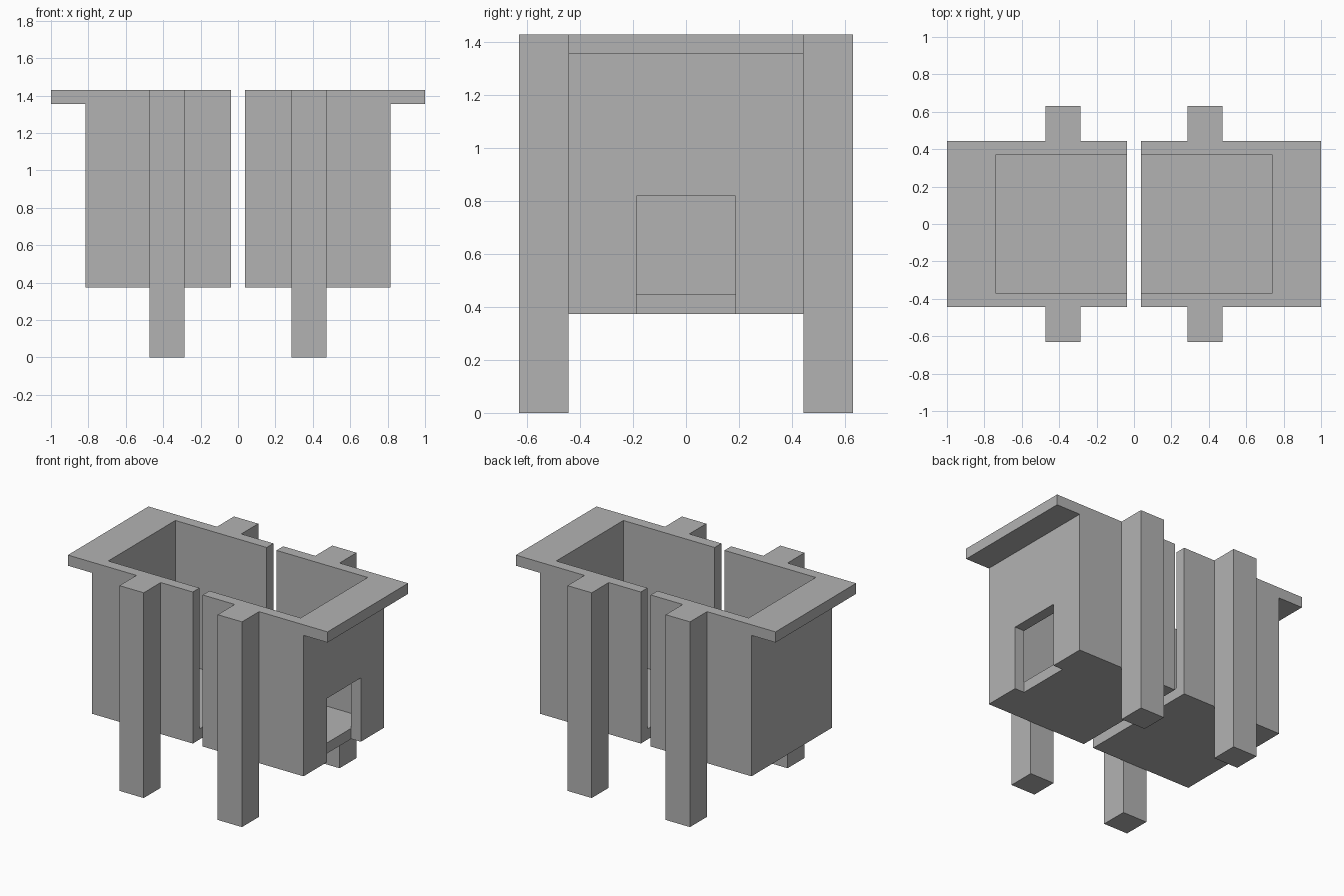
import bpy
import bmesh

cube = bpy.data.objects.get("Cube")
if cube:
    bpy.data.objects.remove(cube, do_unlink=True)

grey = bpy.data.materials.new("plain_grey")
grey.use_nodes = True
COLOUR = (0.45, 0.45, 0.45, 1)
grey.diffuse_color = COLOUR
grey.node_tree.nodes["Principled BSDF"].inputs["Base Color"].default_value = COLOUR

# Shared dimensions
GAP, WALL = 0.038, 0.074
BODY_X, BODY_Y = 0.815, 0.443
INNER_X, INNER_Y = BODY_X - WALL, BODY_Y - WALL
BOTTOM, TOP = 0.374, 1.429
FLOOR = BOTTOM + WALL
LEG_X0, LEG_X1, LEG_Y = 0.285, 0.472, 0.63
DOOR_Y, DOOR_TOP = 0.187, 0.818


def extrude_x(name, profile, x0, x1):
    """Extrude a (y, z) profile from x0 to x1."""
    bm = bmesh.new()
    face = bm.faces.new([bm.verts.new((x0, y, z)) for y, z in profile])
    result = bmesh.ops.extrude_face_region(bm, geom=[face])
    moved = [v for v in result["geom"] if isinstance(v, bmesh.types.BMVert)]
    bmesh.ops.translate(bm, verts=moved, vec=(x1 - x0, 0, 0))
    # the starting face may be dropped by the extrusion; close it if so
    bmesh.ops.holes_fill(bm, edges=[e for e in bm.edges if e.is_boundary])
    bmesh.ops.recalc_face_normals(bm, faces=bm.faces)
    mesh = bpy.data.meshes.new(name)
    bm.to_mesh(mesh)
    bm.free()
    mesh.materials.append(grey)
    obj = bpy.data.objects.new(name, mesh)
    bpy.context.collection.objects.link(obj)
    return obj


def rect(y0, y1, z0, z1):
    return [(y0, z0), (y1, z0), (y1, z1), (y0, z1)]


# Trough cross-section: two side walls and a floor
trough = [(-BODY_Y, BOTTOM), (BODY_Y, BOTTOM), (BODY_Y, TOP), (INNER_Y, TOP),
          (INNER_Y, FLOOR), (-INNER_Y, FLOOR), (-INNER_Y, TOP), (-BODY_Y, TOP)]

# End walls: solid on the right side, with a doorway on the left side
solid_end = rect(-BODY_Y, BODY_Y, BOTTOM, TOP)
door_end = [(-BODY_Y, BOTTOM), (-DOOR_Y, BOTTOM), (-DOOR_Y, DOOR_TOP),
            (DOOR_Y, DOOR_TOP), (DOOR_Y, BOTTOM), (BODY_Y, BOTTOM),
            (BODY_Y, TOP), (-BODY_Y, TOP)]

for side, s, end in (("left", 1, door_end), ("right", -1, solid_end)):
    extrude_x(f"{side}_trough", trough, s * GAP, s * INNER_X)
    extrude_x(f"{side}_end_wall", end, s * INNER_X, s * BODY_X)
    # Ledge sticking out from the rim
    extrude_x(f"{side}_ledge", rect(-BODY_Y, BODY_Y, TOP - WALL, TOP), s * BODY_X, s)
    # Full-height legs against the side walls
    for place, y0, y1 in (("front", -LEG_Y, -BODY_Y), ("back", BODY_Y, LEG_Y)):
        extrude_x(f"{place}_{side}_leg", rect(y0, y1, 0, TOP), s * LEG_X0, s * LEG_X1)
